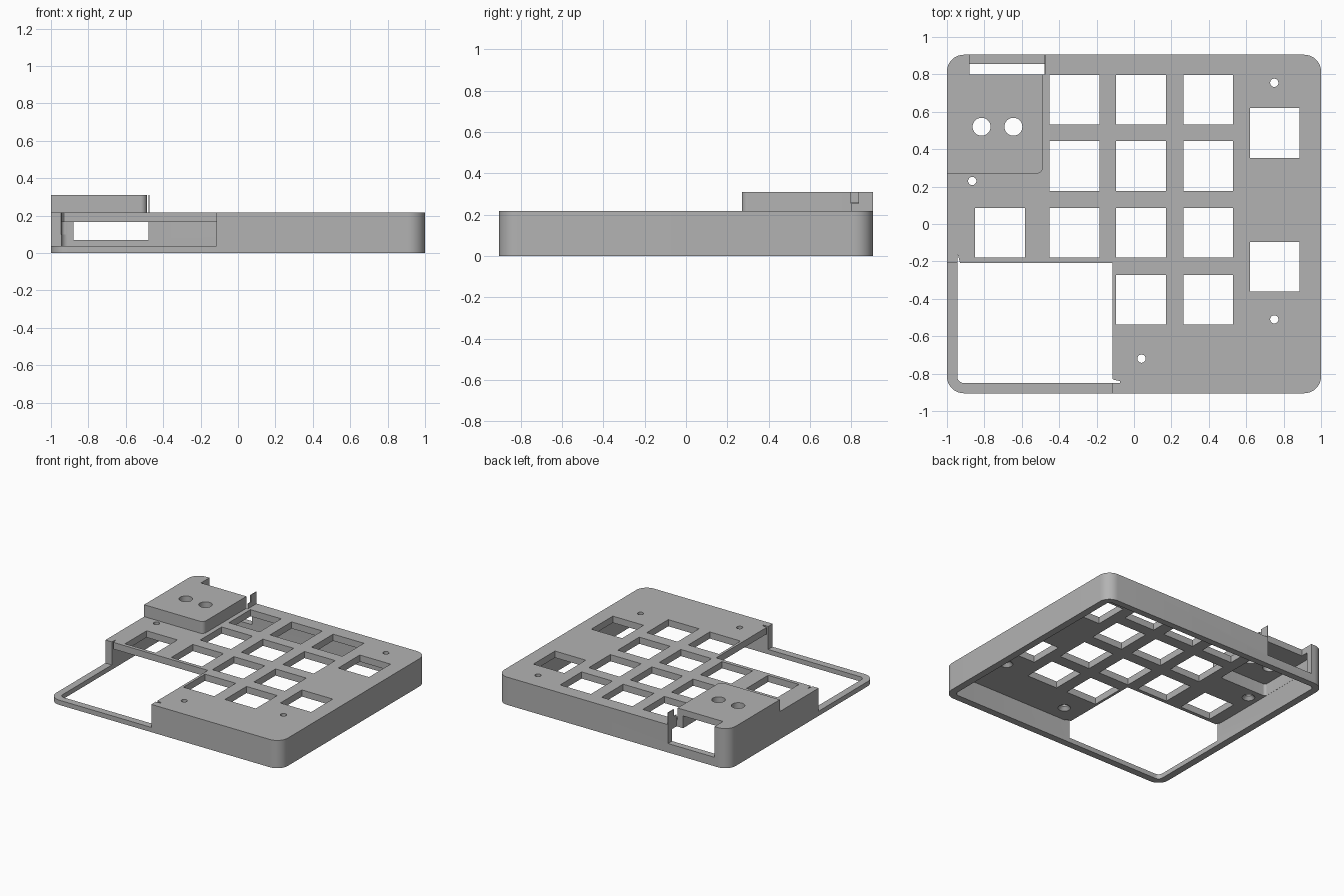
import bpy, bmesh, math

cube = bpy.data.objects.get("Cube")
if cube:
    bpy.data.objects.remove(cube, do_unlink=True)

grey = bpy.data.materials.new("plain_grey")
grey.use_nodes = True
COLOUR = (0.45, 0.45, 0.45, 1)
grey.diffuse_color = COLOUR
grey.node_tree.nodes["Principled BSDF"].inputs["Base Color"].default_value = COLOUR


def arc(cx, cy, r, start, end, n=10):
    """Points along an arc, angles in degrees."""
    return [(cx + r * math.cos(math.radians(start + (end - start) * i / n)),
             cy + r * math.sin(math.radians(start + (end - start) * i / n)))
            for i in range(n + 1)]


def rounded(x0, x1, y0, y1, r):
    """Outline of a rectangle with rounded corners."""
    return (arc(x1 - r, y1 - r, r, 0, 90) + arc(x0 + r, y1 - r, r, 90, 180)
            + arc(x0 + r, y0 + r, r, 180, 270) + arc(x1 - r, y0 + r, r, 270, 360))


def rect(x0, x1, y0, y1):
    return [(x0, y0), (x1, y0), (x1, y1), (x0, y1)]


def circle(x, y, r, n=32):
    return arc(x, y, r, 0, 360, n)[:-1]


def prism(name, outline, z0, z1, top=None):
    """Extrude an outline from z0 to z1, optionally to another top outline."""
    bm = bmesh.new()
    low = [bm.verts.new((x, y, z0)) for x, y in outline]
    high = [bm.verts.new((x, y, z1)) for x, y in (top or outline)]
    bm.faces.new(low)
    bm.faces.new(high)
    for i in range(len(low)):
        j = (i + 1) % len(low)
        bm.faces.new((low[i], low[j], high[j], high[i]))
    bmesh.ops.recalc_face_normals(bm, faces=bm.faces)
    mesh = bpy.data.meshes.new(name)
    bm.to_mesh(mesh)
    bm.free()
    mesh.materials.append(grey)
    obj = bpy.data.objects.new(name, mesh)
    bpy.context.collection.objects.link(obj)
    return obj


def activate(obj):
    bpy.ops.object.select_all(action='DESELECT')
    obj.select_set(True)
    bpy.context.view_layer.objects.active = obj


def cut(target, outline, z0, z1, top=None):
    """Subtract a prism from the target."""
    cutter = prism("cutter", outline, z0, z1, top)
    cutter.hide_render = True
    activate(target)
    mod = target.modifiers.new("cut", 'BOOLEAN')
    mod.operation = 'DIFFERENCE'
    mod.solver = 'EXACT'
    mod.object = cutter
    bpy.ops.object.modifier_apply(modifier=mod.name)
    bpy.data.objects.remove(cutter, do_unlink=True)


PLATE_LOW, PLATE_TOP, ROOF = 0.165, 0.217, 0.31

# Case body, lowered everywhere except the raised back corner housing
case = prism("case_shell", rounded(-1, 1, -0.905, 0.905, 0.09), 0, ROOF)
step = ([(-1.1, 0.27)] + arc(-0.52, 0.303, 0.033, -90, 0)
        + [(-0.487, 1.1), (1.1, 1.1), (1.1, -1.1), (-1.1, -1.1)])
cut(case, step, PLATE_TOP, 0.5)

# Hollow underside and hollow housing
cut(case, rounded(-0.945, 0.945, -0.85, 0.855, 0.035), -0.1, PLATE_LOW)
cut(case, rounded(-0.944, -0.535, 0.32, 0.854, 0.02), 0.1, 0.26)

# Open front corner, leaving a low rim
cut(case, rect(-1.1, -0.115, -1.1, -0.208), 0.037, 0.5)
cut(case, [(-0.946, -0.22), (-0.928, -0.22), (-0.942, -0.16)], 0.1, 0.5)
cut(case, [(-0.125, -0.85), (-0.125, -0.82), (-0.11, -0.832), (-0.075, -0.84),
           (-0.075, -0.85)], 0.1, 0.5)

# Connector notch through the back wall and the housing roof
cut(case, rect(-0.88, -0.479, 0.80, 1.1), 0.07, 0.5)

# Key openings, by centre
KEY = 0.133
columns = (-0.318, 0.038, 0.397)
rows = (0.664, 0.31, -0.047, -0.405)
keys = [(x, y) for x in columns for y in rows if (x, y) != (columns[0], rows[3])]
keys += [(-0.717, rows[2]), (0.752, 0.486), (0.752, -0.228)]
for x, y in keys:
    cut(case, rect(x - KEY, x + KEY, y - KEY, y + KEY), 0.1, 0.5)

# Screw holes, countersunk from below
for x, y in ((-0.865, 0.23), (0.75, 0.755), (0.75, -0.51), (0.04, -0.72)):
    cut(case, circle(x, y, 0.022), 0.1, 0.5)
    cut(case, circle(x, y, 0.05), 0.16, 0.19, circle(x, y, 0.022))

# Round openings in the housing roof
for x in (-0.815, -0.645):
    cut(case, circle(x, 0.52, 0.048), 0.2, 0.5)

# Thin stepped fin beside the notch
fin_low = prism("fin_step", rect(-0.479, -0.473, 0.80, 0.835), PLATE_TOP - 0.01, 0.255)
fin = prism("fin", rect(-0.479, -0.473, 0.835, 0.905), PLATE_TOP - 0.01, ROOF)

activate(case)
bpy.ops.object.shade_smooth_by_angle(angle=math.radians(30))
